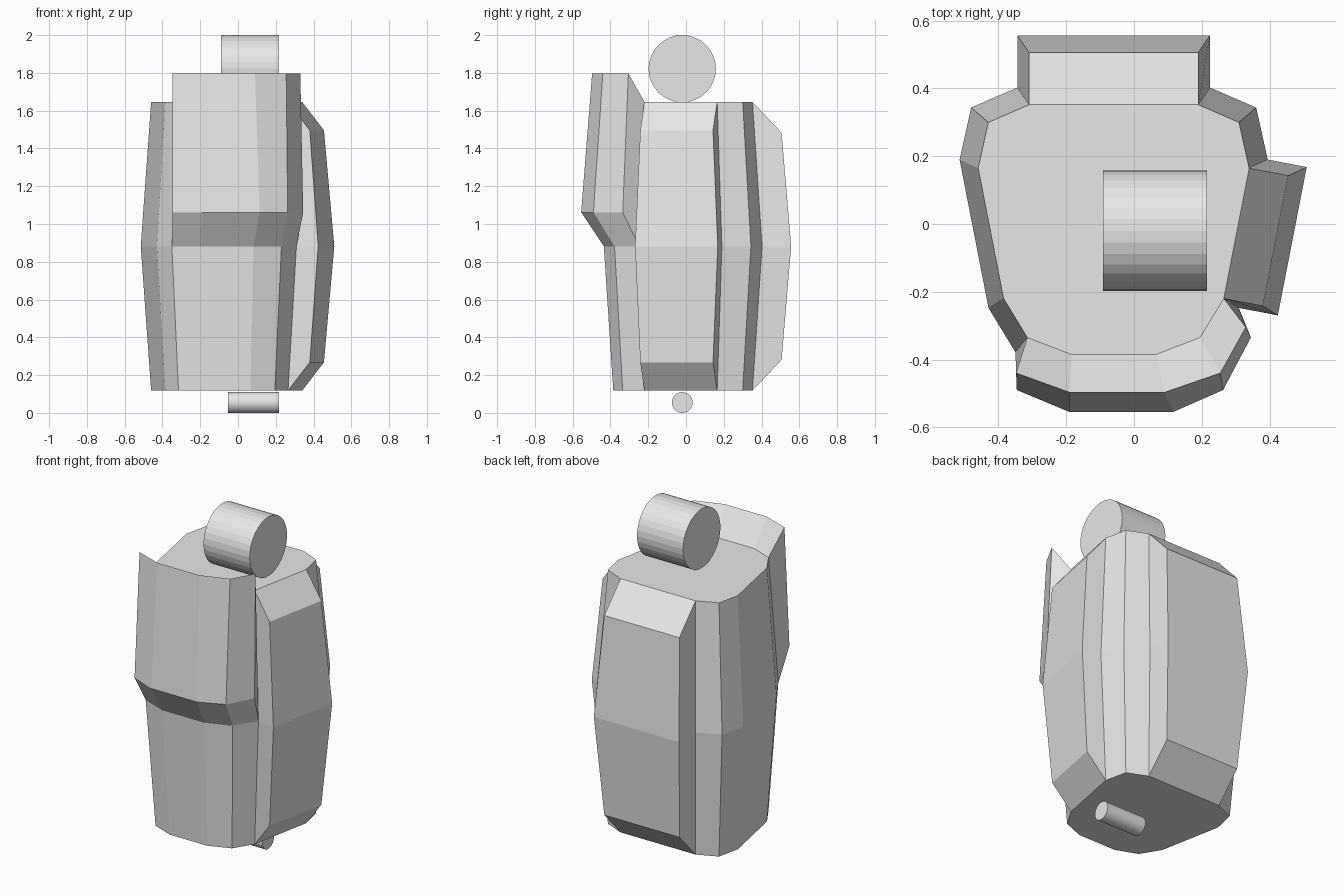
import bpy, bmesh, math
from mathutils import Vector

cube = bpy.data.objects.get("Cube")
if cube:
    bpy.data.objects.remove(cube, do_unlink=True)

grey = bpy.data.materials.new("plain_grey")
grey.use_nodes = True
COLOUR = (0.8, 0.8, 0.8, 1)
grey.diffuse_color = COLOUR
grey.node_tree.nodes["Principled BSDF"].inputs["Base Color"].default_value = COLOUR

LOW, MID, HIGH = 0.118, 0.882, 1.646
CX, CY, SWELL = -0.06, -0.018, 1.137

# right half of the end outline, from front to back, measured from CX
half = [(0.125, -0.385), (0.255, -0.335), (0.325, -0.22),
        (0.4, 0.165), (0.37, 0.3), (0.25, 0.352)]
outline = half + [(-x, y) for x, y in reversed(half)]


def finish(name, bm):
    bmesh.ops.recalc_face_normals(bm, faces=bm.faces)
    mesh = bpy.data.meshes.new(name)
    bm.to_mesh(mesh)
    bm.free()
    mesh.materials.append(grey)
    obj = bpy.data.objects.new(name, mesh)
    bpy.context.collection.objects.link(obj)
    return obj


# barrel-shaped body: three rings, widest in the middle
bm = bmesh.new()
rings = []
for z, s in ((LOW, 1), (MID, SWELL), (HIGH, 1)):
    rings.append([bm.verts.new((CX + x * s, CY + (y - CY) * s, z)) for x, y in outline])
n = len(outline)
walls = []
for lower, upper in zip(rings, rings[1:]):
    walls.append([bm.faces.new((lower[i], lower[(i + 1) % n], upper[(i + 1) % n], upper[i]))
                  for i in range(n)])
bm.faces.new(rings[0][::-1])
bm.faces.new(rings[2])


def raise_panel(faces, move):
    """Extrude a patch of wall and place every new vertex with move."""
    geom = bmesh.ops.extrude_face_region(bm, geom=faces)["geom"]
    for v in geom:
        if isinstance(v, bmesh.types.BMVert):
            v.co = move(v.co)
    bmesh.ops.delete(bm, geom=[f for f in faces if f.is_valid], context="FACES")


def bevelled(dx, dy, inset):
    def move(co):
        side = (co.z > MID + 0.1) - (co.z < MID - 0.1)
        return co + Vector((dx, dy, -side * inset))
    return move


# left side panel and back panel
raise_panel([w[2] for w in walls], bevelled(0.115, -0.022, 0.15))
raise_panel([w[5] for w in walls], bevelled(0, 0.154, 0.163))

# front flap: upper front faces pulled forward and up
flap_high = [(-0.348, -0.44), (-0.19, -0.497), (0.09, -0.497), (0.255, -0.44), (0.33, -0.305)]
flap_low = [(-0.346, -0.49), (-0.19, -0.555), (0.115, -0.555), (0.263, -0.49), (0.345, -0.335)]


def flap_move(co):
    high = co.z > MID + 0.1
    ring = rings[2] if high else rings[1]
    front = [ring[i % n] for i in range(-2, 3)]
    k = min(range(5), key=lambda i: (front[i].co - co).length)
    x, y = (flap_high if high else flap_low)[k]
    return Vector((x, y, 1.797 if high else 1.062))


raise_panel([walls[1][i] for i in (n - 2, n - 1, 0, 1)], flap_move)
finish("body", bm)


# crosswise rollers above and below
def roller(name, x0, x1, z, r):
    bm = bmesh.new()
    bmesh.ops.create_cone(bm, cap_ends=True, segments=32, radius1=r, radius2=r, depth=x1 - x0)
    obj = finish(name, bm)
    obj.rotation_euler.y = math.pi / 2
    obj.location = ((x0 + x1) / 2, -0.02, z)


roller("top_roller", -0.091, 0.216, 1.822, 0.178)
roller("bottom_roller", -0.053, 0.216, 0.055, 0.055)
